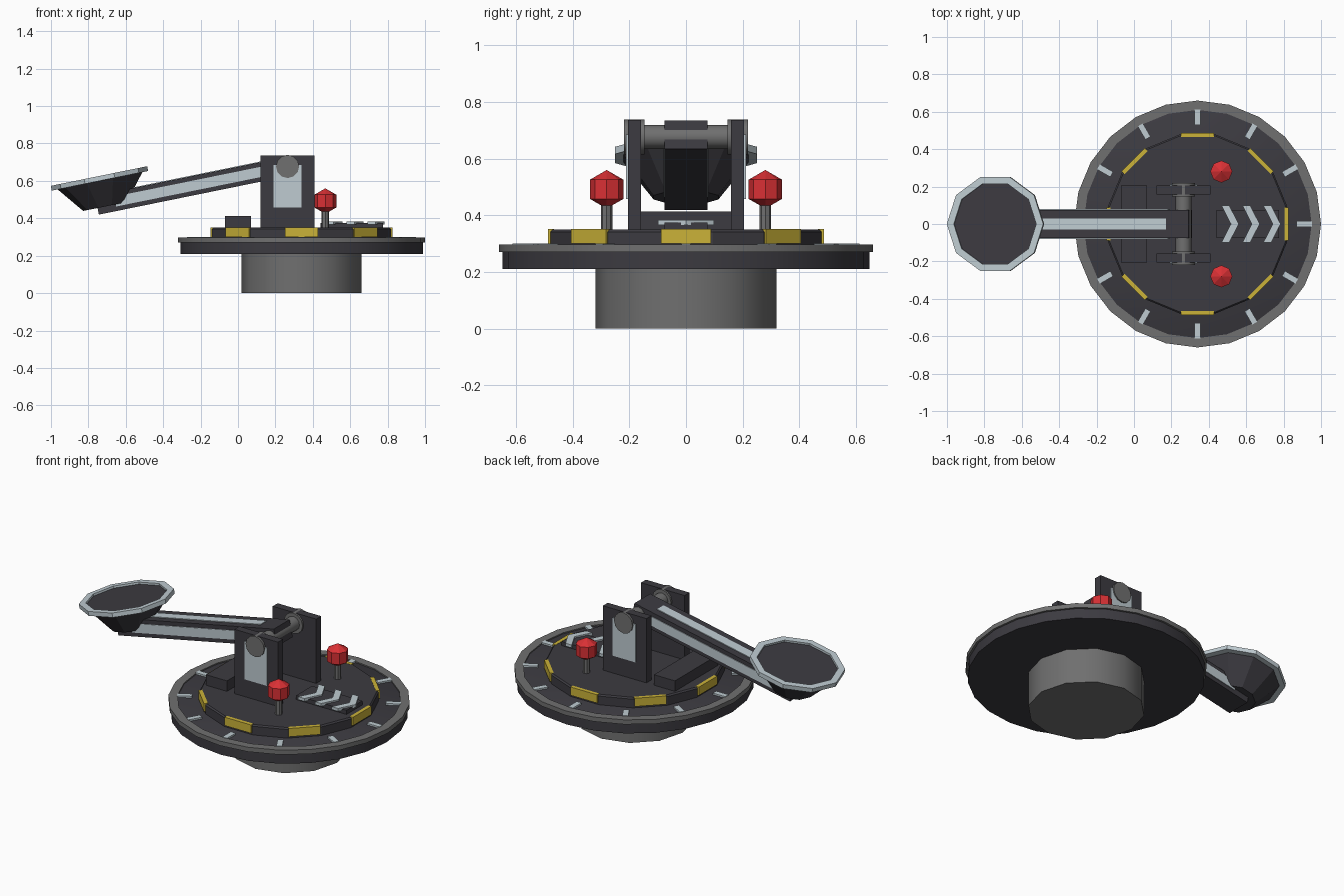
import bpy, bmesh, math
from mathutils import Matrix, Vector

if "Cube" in bpy.data.objects:
    bpy.data.objects.remove(bpy.data.objects["Cube"])

def material(name, rgb):
    m = bpy.data.materials.new(name)
    m.diffuse_color = (*rgb, 1)
    m.use_nodes = True
    m.node_tree.nodes["Principled BSDF"].inputs["Base Color"].default_value = m.diffuse_color
    return m

DARK = material("dark_metal", (0.045, 0.043, 0.052))
GREY = material("mid_grey", (0.16, 0.16, 0.16))
LIGHT = material("pale_steel", (0.52, 0.60, 0.64))
YELLOW = material("yellow", (0.60, 0.45, 0.04))
RED = material("red", (0.70, 0.03, 0.035))

CX = 0.34                                   # turntable centre
PIVOT = Matrix.Translation((0.265, 0, 0.677)) @ Matrix.Rotation(-math.radians(11.5), 4, 'Y')

def finish(name, bm, mat, matrix=None, smooth=False):
    bmesh.ops.recalc_face_normals(bm, faces=bm.faces)
    if matrix is not None:
        bm.transform(matrix)
    me = bpy.data.meshes.new(name)
    bm.to_mesh(me)
    bm.free()
    me.materials.append(mat)
    ob = bpy.data.objects.new(name, me)
    bpy.context.collection.objects.link(ob)
    if smooth:
        bpy.ops.object.select_all(action='DESELECT')
        ob.select_set(True)
        bpy.context.view_layer.objects.active = ob
        bpy.ops.object.shade_smooth_by_angle(angle=math.radians(37))
    return ob

def box(name, x, y, z, mat, matrix=None):
    """Box from (min, max) ranges."""
    bm = bmesh.new()
    bmesh.ops.create_cube(bm, size=1)
    for v in bm.verts:
        v.co = Vector([(r[0] + r[1]) / 2 + c * (r[1] - r[0]) for r, c in zip((x, y, z), v.co)])
    return finish(name, bm, mat, matrix)

def lathe(name, profile, sides, mat, matrix=None, smooth=False, phase=0.0, closed=False):
    """Spin (radius, z) points round z; open profiles get end caps."""
    bm = bmesh.new()
    rings = [[bm.verts.new((r * math.cos(phase + math.tau * i / sides),
                            r * math.sin(phase + math.tau * i / sides), z))
              for i in range(sides)] for r, z in profile]
    pairs = list(zip(rings, rings[1:]))
    if closed:
        pairs.append((rings[-1], rings[0]))
    else:
        bm.faces.new(rings[0])
        bm.faces.new(rings[-1])
    for a, b in pairs:
        for i in range(sides):
            j = (i + 1) % sides
            bm.faces.new((a[i], a[j], b[j], b[i]))
    return finish(name, bm, mat, matrix, smooth)

centre = Matrix.Translation((CX, 0, 0))

# Pedestal, turntable disc and its rim
lathe("pedestal", [(0.32, 0), (0.32, 0.215)], 12, GREY, centre, True)
lathe("turntable", [(0.648, 0.21), (0.648, 0.275), (0.62, 0.29)], 24, DARK, centre, True)
lathe("turntable_rim", [(0.66, 0.27), (0.66, 0.297), (0.61, 0.297), (0.61, 0.27)],
      24, GREY, centre, True, closed=True)

# Raised deck with alternating yellow edge panels
lathe("deck", [(0.488, 0.28), (0.488, 0.342), (0.48, 0.35)], 16, DARK, centre, phase=math.pi / 16)
for i in range(8):
    spin = centre @ Matrix.Rotation(math.tau * i / 8, 4, 'Z')
    box(f"edge_panel_{i}", (0.465, 0.487), (-0.088, 0.088), (0.301, 0.351), YELLOW, spin)

# Dial marks
for i in range(12):
    spin = centre @ Matrix.Rotation(math.tau * i / 12, 4, 'Z')
    box(f"dial_mark_{i}", (0.53, 0.612), (-0.016, 0.016), (0.285, 0.300), LIGHT, spin)

# Rear block and arrow platform
box("rear_block", (-0.07, 0.07), (-0.205, 0.205), (0.34, 0.413), DARK)
box("arrow_platform", (0.44, 0.775), (-0.075, 0.075), (0.34, 0.375), DARK)

# Three chevrons pointing forward
for i in range(3):
    x = 0.468 + 0.112 * i
    outline = [(0, 0.098), (0.042, 0.098), (0.092, 0), (0.042, -0.098), (0, -0.098), (0.05, 0)]
    bm = bmesh.new()
    low = [bm.verts.new((x + px, py, 0.366)) for px, py in outline]
    high = [bm.verts.new((x + px, py, 0.384)) for px, py in outline]
    for k in range(6):
        n = (k + 1) % 6
        bm.faces.new((low[k], low[n], high[n], high[k]))
    for a, b in ((0, 2), (3, 5)):            # two quads per cap keep the notch
        idx = (0, 1, 2, 5) if a == 0 else (5, 2, 3, 4)
        bm.faces.new([low[k] for k in idx])
        bm.faces.new([high[k] for k in idx])
    finish(f"chevron_{i}", bm, LIGHT)

# Mirrored pairs: uprights, side plates, pivot caps, ball levers
for side, s in (("right", 1), ("left", -1)):
    def span(a, b):
        return tuple(sorted((a * s, b * s)))
    box(f"upright_{side}", (0.12, 0.41), span(0.158, 0.205), (0.34, 0.737), DARK)
    box(f"upright_plate_{side}", (0.19, 0.34), span(0.2, 0.211), (0.457, 0.685), LIGHT)
    turn = Matrix.Translation((0.265, 0, 0.677)) @ Matrix.Rotation(-s * math.pi / 2, 4, 'X')
    lathe(f"pivot_cap_{side}", [(0.062, 0.147), (0.062, 0.218)], 12, GREY, turn, True)
    at = Matrix.Translation((0.467, 0.28 * s, 0))
    lathe(f"lever_stem_{side}", [(0.02, 0.34), (0.02, 0.45)], 8, GREY, at, True)
    bm = bmesh.new()
    bmesh.ops.create_uvsphere(bm, u_segments=8, v_segments=3, radius=0.068)
    finish(f"lever_ball_{side}", bm, RED, Matrix.Translation((0.467, 0.28 * s, 0.492)))
    # pale strip along the arm flank
    box(f"arm_side_strip_{side}", (-0.94, -0.08), span(0.07, 0.079), (-0.027, 0.027), LIGHT, PIVOT)

# Axle
lathe("axle", [(0.042, -0.16), (0.042, 0.16)], 12, GREY,
      Matrix.Translation((0.265, 0, 0.677)) @ Matrix.Rotation(math.pi / 2, 4, 'X'), True)

# Throwing arm with top strip
box("arm", (-1.04, 0.037), (-0.075, 0.075), (-0.051, 0.051), DARK, PIVOT)
box("arm_top_strip", (-0.94, -0.085), (-0.03, 0.03), (0.046, 0.055), LIGHT, PIVOT)

# Bucket at the arm end, tilted with it
tilt = Matrix.Translation((-0.742, 0, 0.62)) @ Matrix.Rotation(-math.radians(11.5), 4, 'Y')
lathe("bucket", [(0.12, -0.16), (0.235, -0.015), (0.23, -0.006)], 10, DARK, tilt)
lathe("bucket_rim", [(0.263, -0.02), (0.263, 0.006), (0.225, 0.006), (0.225, -0.02)],
      10, LIGHT, tilt, closed=True)
